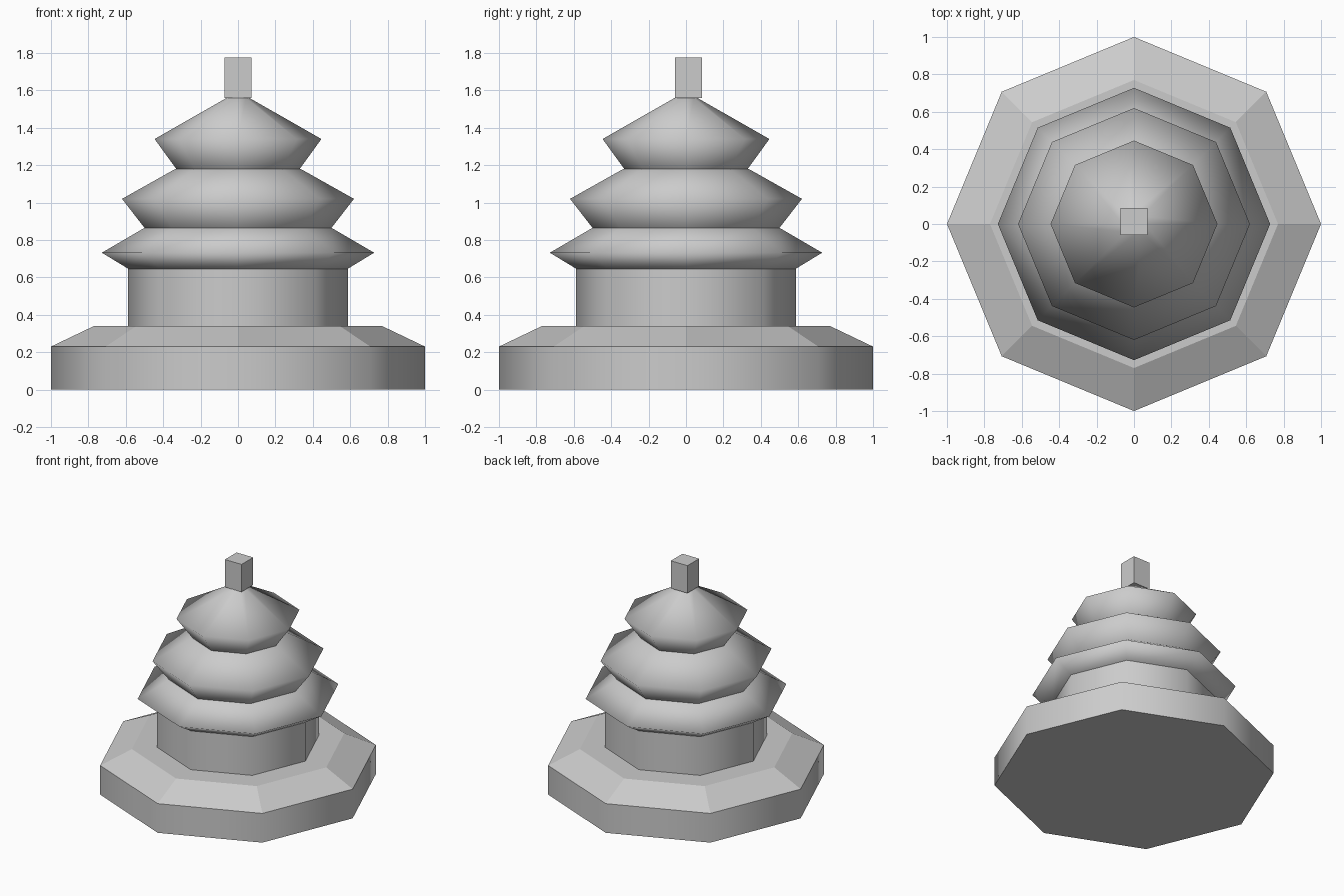
import bpy, bmesh, math

if "Cube" in bpy.data.objects:
    bpy.data.objects.remove(bpy.data.objects["Cube"])

SIDES = 8


def stack(name, profile, flat_bands=()):
    """Octagonal solid from (radius, z) rings; smooth sides, flat caps and flat bands."""
    bm = bmesh.new()
    rings = []
    for r, z in profile:
        rings.append([bm.verts.new((r * math.cos(2 * math.pi * i / SIDES),
                                    r * math.sin(2 * math.pi * i / SIDES), z))
                      for i in range(SIDES)])
    for b in range(len(rings) - 1):
        lo, hi = rings[b], rings[b + 1]
        for i in range(SIDES):
            j = (i + 1) % SIDES
            f = bm.faces.new((lo[i], lo[j], hi[j], hi[i]))
            f.smooth = b not in flat_bands
    bm.faces.new(rings[0][::-1])
    bm.faces.new(rings[-1])
    # keep edges next to flat faces crisp
    for e in bm.edges:
        e.smooth = all(f.smooth for f in e.link_faces)
    mesh = bpy.data.meshes.new(name)
    bm.to_mesh(mesh)
    bm.free()
    obj = bpy.data.objects.new(name, mesh)
    bpy.context.collection.objects.link(obj)
    return obj


# Plinth with a wide flat bevel, and the drum on it
stack("base_plinth", [(1.0, 0.0), (1.0, 0.23), (0.77, 0.34)], flat_bands=(1,))
stack("drum", [(0.587, 0.34), (0.587, 0.645)])

# Three flared roof tiers
tiers = [
    ("lower_roof", [(0.585, 0.645), (0.728, 0.732), (0.50, 0.865)]),
    ("middle_roof", [(0.50, 0.865), (0.62, 1.02), (0.335, 1.18)]),
    ("upper_roof", [(0.33, 1.18), (0.446, 1.34), (0.06, 1.56)]),
]
for name, profile in tiers:
    stack(name, profile)

# Square finial
bpy.ops.mesh.primitive_cube_add(size=1, location=(0, 0.013, 1.667))
finial = bpy.context.object
finial.name = "finial"
finial.scale = (0.145, 0.145, 0.217)
